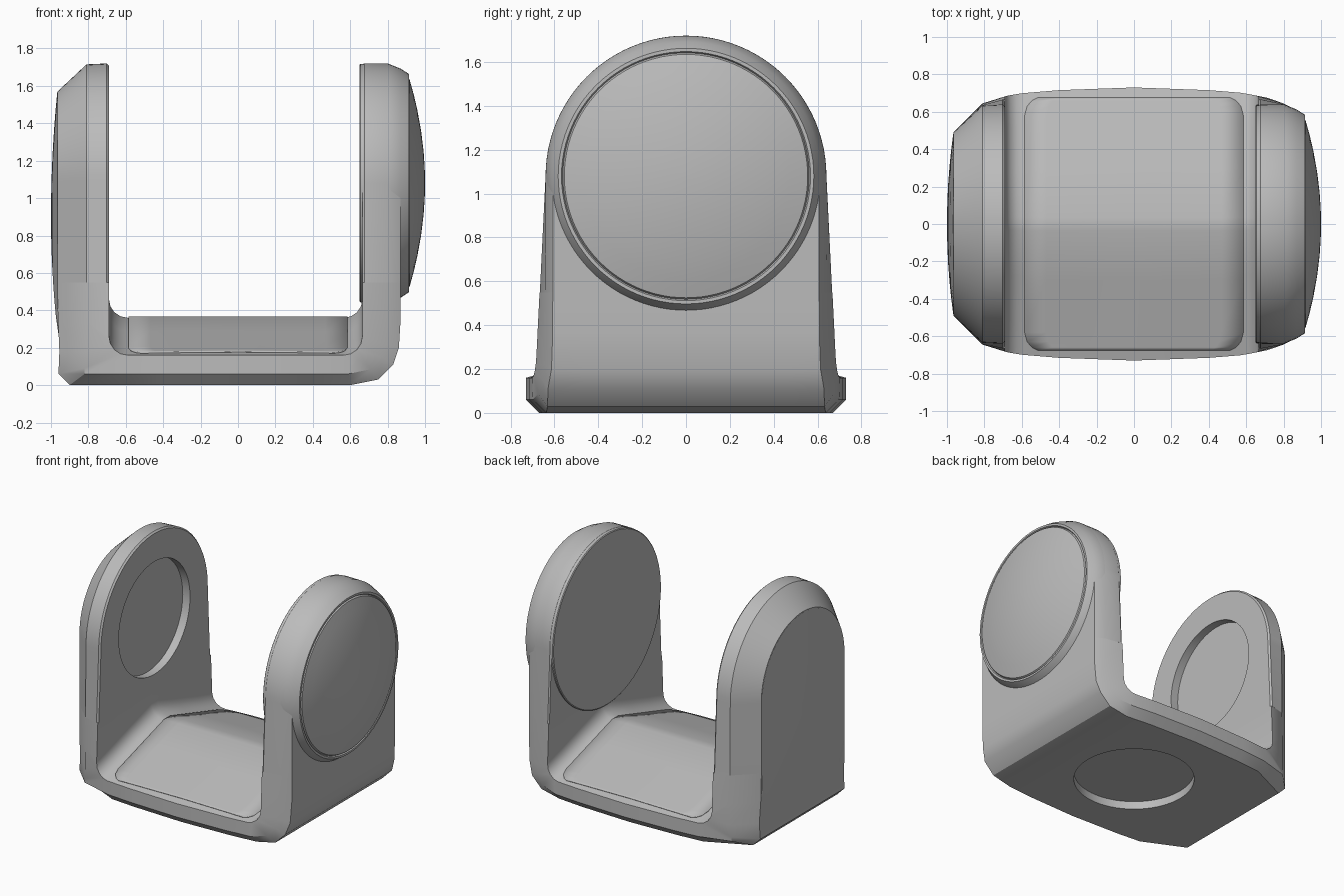
import bpy, bmesh, math
from mathutils import Matrix, Vector

cube = bpy.data.objects.get("Cube")
if cube:
    bpy.data.objects.remove(cube, do_unlink=True)

GREY = (0.5, 0.5, 0.5, 1)
mat = bpy.data.materials.new("plain grey")
mat.use_nodes = True
mat.diffuse_color = GREY
mat.node_tree.nodes["Principled BSDF"].inputs["Base Color"].default_value = GREY

AXIS_Z = 1.08   # height of the arm's round end
SPLIT_Z = 0.55  # height where the cradle hands over to the arms

# Half depth along x: (x, at the foot, at the round end)
PLAN = [(-1, .46, .46), (-.965, .49, .49), (-.81, .645, .635), (-.7, .685, .64),
        (-.5, .712, .66), (0, .73, .68), (.5, .712, .66), (.68, .685, .64),
        (.8, .645, .64), (.915, .585, .585)]


def half_depth(x, z):
    for a, b in zip(PLAN, PLAN[1:]):
        if x <= b[0]:
            break
    k = (x - a[0]) / (b[0] - a[0])
    foot, top = (a[i] + (b[i] - a[i]) * k for i in (1, 2))
    up = min(1, max(0, (z - .16) / (AXIS_Z - .16)))
    chamfer = max(0, .06 - z)
    return foot + (top - foot) * up - chamfer


def floor_z(t):
    return .36 - .2 * max(0, abs(t) - .05) / .95


def finish(bm, name):
    bmesh.ops.delete(bm, geom=[v for v in bm.verts if not v.link_faces], context='VERTS')
    bmesh.ops.recalc_face_normals(bm, faces=bm.faces)
    mesh = bpy.data.meshes.new(name)
    bm.to_mesh(mesh)
    bm.free()
    mesh.materials.append(mat)
    ob = bpy.data.objects.new(name, mesh)
    bpy.context.collection.objects.link(ob)
    return ob


def smooth(ob):
    bpy.ops.object.select_all(action='DESELECT')
    ob.select_set(True)
    bpy.context.view_layer.objects.active = ob
    bpy.ops.object.shade_smooth_by_angle(angle=math.radians(32))


def loft(name, rings, closed_ends=True):
    bm = bmesh.new()
    loops = [[bm.verts.new(p) for p in ring] for ring in rings]
    for a, b in zip(loops, loops[1:]):
        for i in range(len(a)):
            j = (i + 1) % len(a)
            bm.faces.new((a[i], a[j], b[j], b[i]))
    if closed_ends:
        bm.faces.new(loops[0])
        bm.faces.new(loops[-1])
    return finish(bm, name)


def lathe(name, profile, steps=96):
    rings = []
    for x, r in profile:
        angles = [math.tau * i / steps for i in range(steps)]
        rings.append([(x, r * math.cos(a), AXIS_Z + r * math.sin(a)) for a in angles])
    return loft(name, rings)


def recess(ob, matrix, depth):
    bm = bmesh.new()
    bmesh.ops.create_cone(bm, cap_ends=True, segments=64, radius1=.42, radius2=.42,
                          depth=depth * 2, matrix=matrix)
    cutter = finish(bm, "recess_cutter")
    cutter.hide_render = True
    mod = ob.modifiers.new("recess", 'BOOLEAN')
    mod.operation, mod.object, mod.solver = 'DIFFERENCE', cutter, 'EXACT'
    bpy.context.view_layer.update()
    deps = bpy.context.evaluated_depsgraph_get()
    ob.data = bpy.data.meshes.new_from_object(ob.evaluated_get(deps))
    ob.modifiers.clear()
    bpy.data.objects.remove(cutter, do_unlink=True)


# Cradle: U-shaped section, each column an (outer, middle) pair of (x, z)
right_cols = [((.6, 0), (.59, .06)), ((.75, .03), (.71, .085)), ((.83, .11), (.77, .15)),
              ((.86, .2), (.79, .22)), ((.87, .36), (.8, .36))]
left_cols = [((-.59, 0), (-.59, .06)), ((-.9, 0), (-.82, .06)), ((-.96, .06), (-.82, .09)),
             ((-.955, .18), (-.81, .18)), ((-.962, .34), (-.81, .34))]


def cradle_columns(t):
    f = floor_z(t)
    right, left = [], []
    for cols, out, wall, side in ((right_cols, right, .665, 1), (left_cols, left, .69, -1)):
        for i, (outer, mid) in enumerate(cols):
            a = math.pi / 2 * i / 4
            fillet = (side * (wall - .1 + .1 * math.sin(a)), f + .1 - .1 * math.cos(a))
            out.append((outer, mid, fillet))
    right.append(((.87, SPLIT_Z), (.8, SPLIT_Z), (.665, SPLIT_Z)))
    left.append(((-.965, SPLIT_Z), (-.81, SPLIT_Z), (-.69, SPLIT_Z)))
    centre = [((x, 0), (x, .06), (x, f)) for x in (-.4, -.2, 0, .2, .4)]
    return left[::-1] + centre + right


bm = bmesh.new()
grid = [[[bm.verts.new((x, t * half_depth(x, z), z)) for x, z in col] for col in cradle_columns(t)]
        for t in (-1, -.75, -.4, -.05, .05, .4, .75, 1)]
for a, b in zip(grid, grid[1:]):
    for i in range(len(a) - 1):
        for row in (0, 2):
            bm.faces.new((a[i][row], a[i + 1][row], b[i + 1][row], b[i][row]))
    for end in (0, -1):
        for row in (0, 1):
            bm.faces.new((a[end][row], a[end][row + 1], b[end][row + 1], b[end][row]))
for cap in (grid[0], grid[-1]):
    for c, d in zip(cap, cap[1:]):
        for row in (0, 1):
            bm.faces.new((c[row], c[row + 1], d[row + 1], d[row]))
cradle = finish(bm, "cradle")
recess(cradle, Matrix.Identity(4), .06)

# Arms: arches lofted outwards along x
def arch(x, inset=0, steps=48):
    r = half_depth(x, AXIS_Z) - inset
    foot = half_depth(x, SPLIT_Z) - inset
    arc = [(x, r * math.cos(math.pi * i / steps), AXIS_Z + r * math.sin(math.pi * i / steps))
           for i in range(steps + 1)]
    return [(x, foot, SPLIT_Z)] + arc + [(x, -foot, SPLIT_Z)]


right_arm = loft("right_side_arm", [arch(.665, .008), arch(.675), arch(.8), arch(.87)])
left_arm = loft("left_side_arm", [arch(-.69, .012), arch(-.702), arch(-.81), arch(-.965)])
recess(left_arm, Matrix.Translation((-.69, 0, AXIS_Z)) @ Matrix.Rotation(math.pi / 2, 4, 'Y'), .06)

# Round drum with a domed cap, and the flat pad on its inner side
dome = [(.917 + .083 * (1 - k * k), .555 * k) for k in (1, .85, .7, .5, .3, .15, .02)]
drum = lathe("round_drum", [(.72, .638), (.8, .64), (.87, .612), (.915, .583),
                            (.915, .568), (.905, .562)] + dome)
pad = lathe("inner_pad", [(.7, .638), (.655, .638), (.65, .632), (.65, .01)])

# Arched, domed outer panel with a skirt that blends into the foot
W, LOW, CORNER = .485, .37, .06
outline = [(W * math.cos(math.pi * i / 40), AXIS_Z + W * math.sin(math.pi * i / 40)) for i in range(41)]
for side in (-1, 1):
    start = math.pi if side < 0 else 1.5 * math.pi
    for i in range(7):
        a = start + math.pi / 2 * i / 6
        outline.append((side * (W - CORNER) + CORNER * math.cos(a),
                        LOW + CORNER + CORNER * math.sin(a)))


def panel_ring(s):
    ring = []
    for y, z in outline:
        y, z = y * s, .9 + (z - .9) * s
        d = (y / W) ** 2 + (max(0, z - .9) / .67) ** 2
        ring.append((-.966 - .034 * max(0, 1 - d), y, z))
    return ring


skirt = [(-.95, y, z - .17 * max(0, min(1, (.6 - z) / .2))) for y, z in outline]
panel = loft("outer_panel", [skirt] + [panel_ring(s) for s in (1, .97, .85, .7, .5, .3, .1, .01)])

# Thin mat laid over the ridged floor
bm = bmesh.new()
rows = []
for y in (-.675, -.66, -.63, -.58, -.3, -.036, .036, .3, .58, .63, .66, .675):
    over = max(0, abs(y) - .58) / .1
    w = .485 + .1 * math.sqrt(1 - over * over)
    xs = [w * (i / 5 - 1) for i in range(11)]
    rows.append([bm.verts.new((x, y, floor_z(y / half_depth(x, .16)) + .006)) for x in xs])
for a, b in zip(rows, rows[1:]):
    for i in range(10):
        bm.faces.new((a[i], a[i + 1], b[i + 1], b[i]))
floor_mat = finish(bm, "floor_mat")
solid = floor_mat.modifiers.new("thickness", 'SOLIDIFY')
solid.thickness = .009

for ob in (cradle, right_arm, left_arm, drum, pad, panel, floor_mat):
    smooth(ob)
